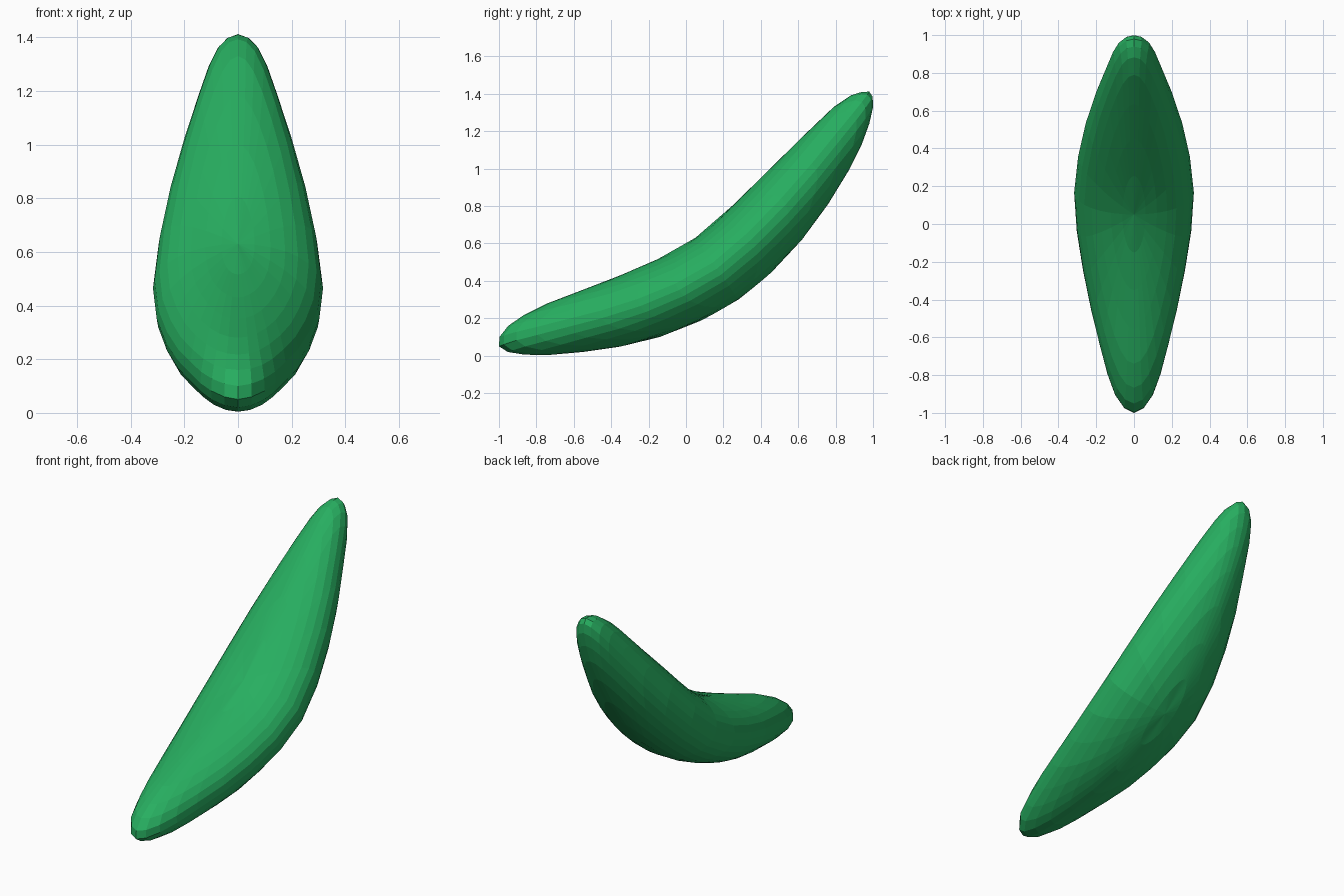
import bpy, bmesh, math

if "Cube" in bpy.data.objects:
    bpy.data.objects.remove(bpy.data.objects["Cube"])

# Side profile stations, tip to tip: top (y, z), bottom (y, z), half width
STATIONS = [
    (-1.0, .05, -1.0, .05, 0),
    (-.95, .16, -.86, .005, .10),
    (-.74, .28, -.55, .02, .18),
    (-.35, .43, -.14, .10, .27),
    (.05, .63, .28, .30, .317),
    (.45, 1.0, .62, .62, .255),
    (.79, 1.33, .87, .99, .145),
    (.94, 1.41, .98, 1.24, .08),
    (.998, 1.385, .998, 1.385, 0),
]


def station(i):
    """Station i; past a tip the profile wraps round, so top and bottom swap."""
    if 0 <= i <= 8:
        return STATIONS[i]
    ty, tz, by, bz, w = STATIONS[-i if i < 0 else 16 - i]
    return by, bz, ty, tz, -w


def section(s):
    """Smooth (Catmull-Rom) interpolation between stations."""
    i = min(int(s), 7)
    f = s - i
    return [b + f / 2 * (c - a + f * (2*a - 5*b + 4*c - d + f * (3*(b - c) + d - a)))
            for a, b, c, d in zip(*(station(i + k) for k in (-1, 0, 1, 2)))]


# Curved pod: a sphere remapped onto the bent profile
bm = bmesh.new()
bmesh.ops.create_uvsphere(bm, u_segments=32, v_segments=16, radius=1)
for v in bm.verts:
    x, y, z = v.co
    y = max(-1, min(1, y))
    r = math.hypot(x, z)
    a, t = (x / r, z / r) if r > 1e-4 else (0, 0)
    ty, tz, by, bz, w = section((math.asin(y) / math.pi + .5) * 8)
    v.co = (w * a,
            (ty + by) / 2 + t * (ty - by) / 2,
            (tz + bz) / 2 + t * (tz - bz) / 2)
bmesh.ops.recalc_face_normals(bm, faces=bm.faces)

mesh = bpy.data.meshes.new("curved_pod")
bm.to_mesh(mesh)
bm.free()

green = bpy.data.materials.new("green")
green.diffuse_color = (.0203, .4233, .117, 1)
green.use_nodes = True
green.node_tree.nodes["Principled BSDF"].inputs["Base Color"].default_value = green.diffuse_color
mesh.materials.append(green)
bpy.context.collection.objects.link(bpy.data.objects.new("curved_pod", mesh))
